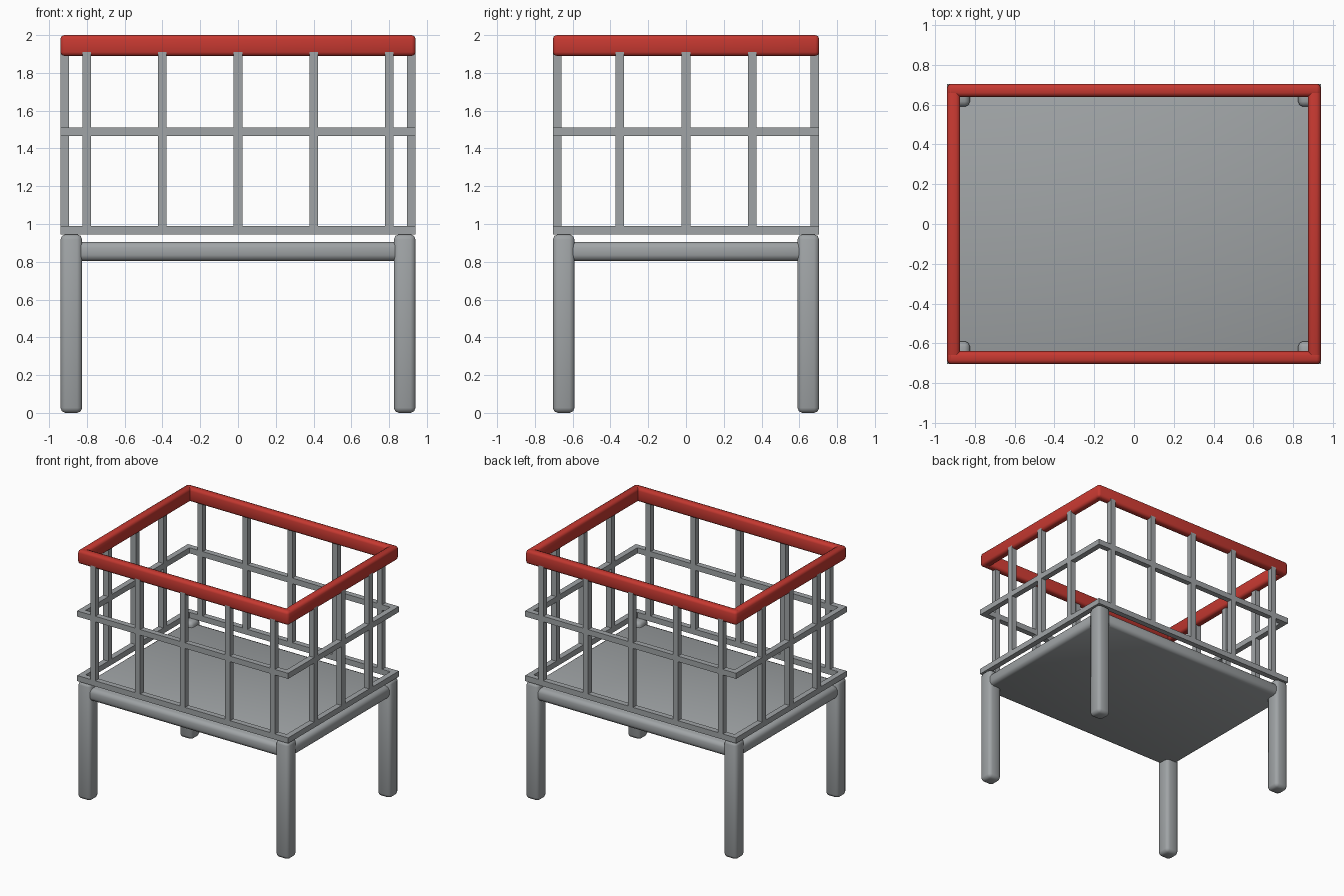
import bpy

cube = bpy.data.objects.get("Cube")
if cube:
    bpy.data.objects.remove(cube, do_unlink=True)


def material(name, rgb):
    mat = bpy.data.materials.new(name)
    mat.use_nodes = True
    mat.diffuse_color = (*rgb, 1)
    mat.node_tree.nodes["Principled BSDF"].inputs["Base Color"].default_value = (*rgb, 1)
    return mat


GREY = material("steel grey", (0.35, 0.37, 0.38))
RED = material("rail red", (0.56, 0.04, 0.03))


def box(name, centre, size, mat, bevel=0):
    """Box with optional rounded, smooth-shaded edges."""
    bpy.ops.mesh.primitive_cube_add(size=1, location=centre)
    obj = bpy.context.object
    obj.name = obj.data.name = name
    obj.scale = size
    bpy.ops.object.transform_apply(location=False, rotation=False, scale=True)
    obj.data.materials.append(mat)
    if bevel:
        mod = obj.modifiers.new("rounded edges", "BEVEL")
        mod.width = bevel
        mod.segments = 2
        bpy.ops.object.shade_smooth()
    return obj


HALF_X, HALF_Y = 0.94, 0.705   # outer footprint
LEG, LEG_TOP = 0.115, 0.945
BAR = 0.045
RAIL_W, RAIL_BOTTOM, TOP = 0.065, 1.89, 2.0


def frame(name, z_low, z_high, width, mat, bevel=0):
    """Rectangular ring of four overlapping rails."""
    z, h = (z_low + z_high) / 2, z_high - z_low
    for side, s in (("front", -1), ("back", 1)):
        box(f"{side}_{name}", (0, s * (HALF_Y - width / 2), z),
            (2 * HALF_X, width, h), mat, bevel)
    for side, s in (("right", -1), ("left", 1)):
        box(f"{side}_{name}", (s * (HALF_X - width / 2), 0, z),
            (width, 2 * HALF_Y, h), mat, bevel)


# Legs
for side, sx in (("right", -1), ("left", 1)):
    for end, sy in (("front", -1), ("back", 1)):
        box(f"{end}_{side}_leg",
            (sx * (HALF_X - LEG / 2), sy * (HALF_Y - LEG / 2), LEG_TOP / 2),
            (LEG, LEG, LEG_TOP), GREY, 0.027)

# Deck slab
box("deck", (0, 0, 0.855), (1.86, 1.39, 0.1), GREY, 0.03)

# Basket rails
frame("bottom_rail", LEG_TOP, LEG_TOP + BAR, BAR, GREY)
frame("middle_rail", 1.465, 1.465 + BAR, BAR, GREY)
frame("top_rail", RAIL_BOTTOM, TOP, RAIL_W, RED, 0.02)

# Upright bars
bar_z, bar_h = (LEG_TOP + 1.91) / 2, 1.91 - LEG_TOP
for s, long_side, short_side in ((-1, "front", "right"), (1, "back", "left")):
    for i in range(-2, 3):
        box(f"{long_side}_bar_{i + 3}", (i * 0.4, s * (HALF_Y - BAR / 2), bar_z),
            (BAR, BAR, bar_h), GREY)
    for i in range(-1, 2):
        box(f"{short_side}_bar_{i + 2}", (s * (HALF_X - BAR / 2), i * 0.35, bar_z),
            (BAR, BAR, bar_h), GREY)
